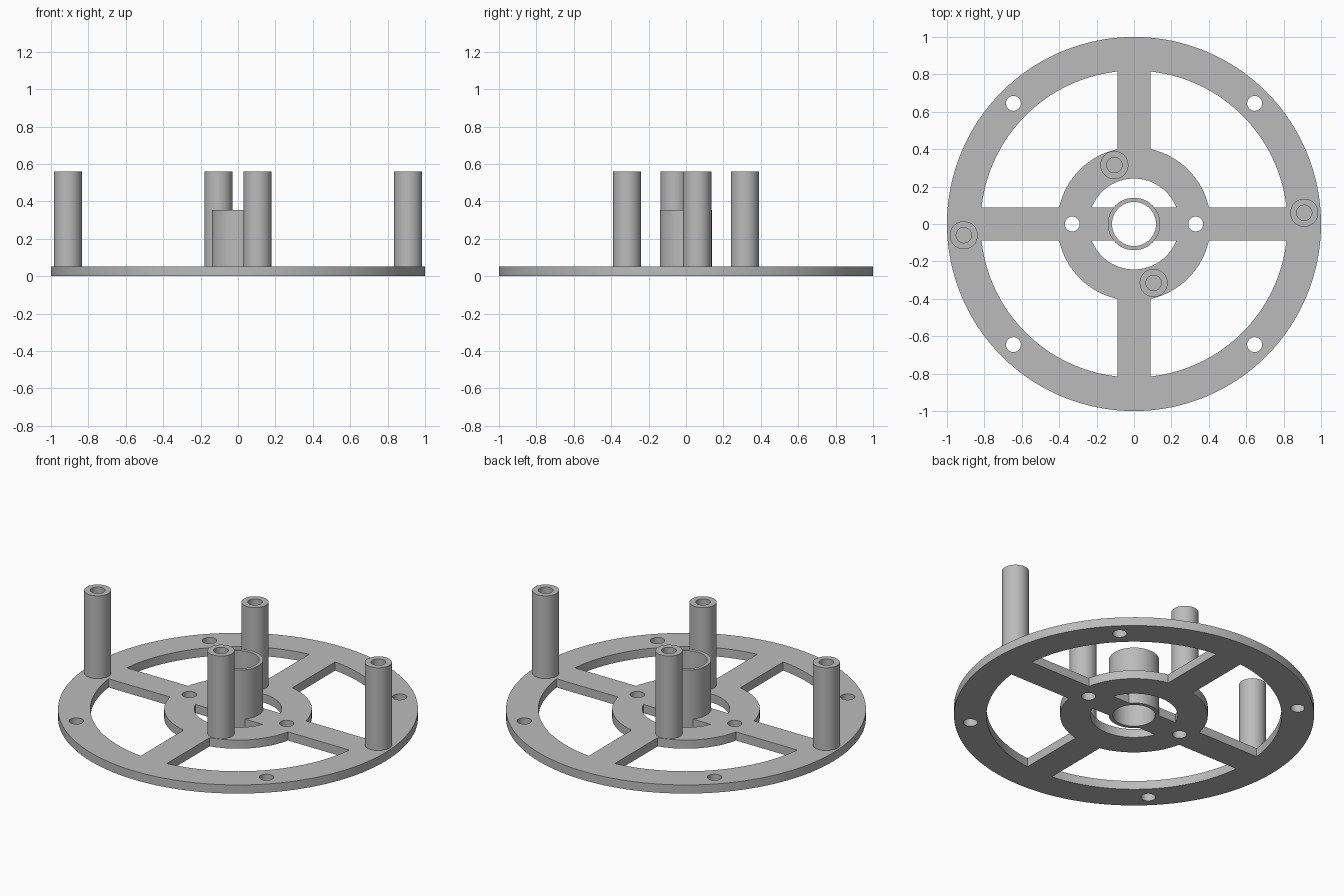
import bpy, bmesh
from math import sin, cos, asin, pi, radians

if "Cube" in bpy.data.objects:
    bpy.data.objects.remove(bpy.data.objects["Cube"])

PLATE = 0.053        # plate thickness
HALF = 0.088         # half width of a spoke
BORE, TUBE = 0.118, 0.14

grey = bpy.data.materials.new("plain grey")
grey.use_nodes = True
colour = (0.5, 0.5, 0.5, 1)
grey.diffuse_color = colour
grey.node_tree.nodes["Principled BSDF"].inputs["Base Color"].default_value = colour


def finish(obj):
    obj.data.materials.clear()
    obj.data.materials.append(grey)
    bpy.ops.object.select_all(action='DESELECT')
    obj.select_set(True)
    bpy.context.view_layer.objects.active = obj
    bpy.ops.object.shade_smooth_by_angle(angle=radians(35))


def arc(r, a, b, n):
    return [(r * cos(a + (b - a) * i / n), r * sin(a + (b - a) * i / n)) for i in range(n + 1)]


def circle(r, x=0, y=0, n=32):
    return [(x + px, y + py) for px, py in arc(r, 0, 2 * pi, n)[:-1]]


def window(outer, inner, start, end):
    # opening between two radii, with sides parallel to the neighbouring spokes
    a, b = asin(HALF / outer), asin(HALF / inner)
    return arc(outer, start + a, end - a, 32) + arc(inner, end - b, start + b, 24)


def flat_plate(name, outlines, thickness):
    curve = bpy.data.curves.new(name, 'CURVE')
    curve.dimensions, curve.fill_mode = '2D', 'BOTH'
    curve.extrude = thickness / 2
    for points in outlines:
        spline = curve.splines.new('POLY')
        spline.points.add(len(points) - 1)
        for p, (x, y) in zip(spline.points, points):
            p.co = (x, y, 0, 1)
        spline.use_cyclic_u = True
    obj = bpy.data.objects.new(name, curve)
    bpy.context.collection.objects.link(obj)
    bpy.ops.object.select_all(action='DESELECT')
    obj.select_set(True)
    bpy.context.view_layer.objects.active = obj
    bpy.ops.object.convert(target='MESH')
    obj = bpy.context.object
    # weld caps to walls and rest the plate on the ground
    bm = bmesh.new()
    bm.from_mesh(obj.data)
    bmesh.ops.remove_doubles(bm, verts=bm.verts, dist=0.0001)
    bmesh.ops.translate(bm, verts=bm.verts, vec=(0, 0, thickness / 2))
    bmesh.ops.recalc_face_normals(bm, faces=bm.faces)
    bm.to_mesh(obj.data)
    bm.free()
    finish(obj)


def lathe(name, profile, x=0, y=0, steps=40):
    bm = bmesh.new()
    verts = [bm.verts.new((r, 0, z)) for r, z in profile]
    edges = [bm.edges.new(pair) for pair in zip(verts, verts[1:])]
    bmesh.ops.spin(bm, geom=verts + edges, cent=(0, 0, 0), axis=(0, 0, 1),
                   angle=2 * pi, steps=steps)
    bmesh.ops.remove_doubles(bm, verts=bm.verts, dist=0.0001)
    bmesh.ops.recalc_face_normals(bm, faces=bm.faces)
    mesh = bpy.data.meshes.new(name)
    bm.to_mesh(mesh)
    bm.free()
    obj = bpy.data.objects.new(name, mesh)
    obj.location = (x, y, 0)
    bpy.context.collection.objects.link(obj)
    finish(obj)


# Spoked wheel plate with its openings and screw holes
outlines = [circle(1, n=128), circle(BORE, n=48)]
outlines += [window(0.82, 0.41, i * pi / 2, (i + 1) * pi / 2) for i in range(4)]
outlines += [window(0.243, TUBE, i * pi, (i + 1) * pi) for i in range(2)]
outlines += [circle(0.04, sx * 0.645, sy * 0.645) for sx in (-1, 1) for sy in (-1, 1)]
outlines += [circle(0.04, sx * 0.33) for sx in (-1, 1)]
flat_plate("spoked_plate", outlines, PLATE)

# Central open tube
TOP = 0.355
lathe("center_tube", [(BORE, PLATE), (TUBE, PLATE), (TUBE, TOP), (BORE, TOP), (BORE, PLATE)], steps=48)

# Standoff posts with blind holes, in opposite pairs
post = [(0, PLATE - 0.01), (0.075, PLATE - 0.01), (0.075, 0.56), (0.041, 0.56),
        (0.041, PLATE + 0.002), (0, PLATE + 0.002)]
for name, x, y in (("right_post", -0.91, -0.06), ("left_post", 0.91, 0.06),
                   ("back_post", -0.105, 0.315), ("front_post", 0.105, -0.315)):
    lathe(name, post, x, y)
